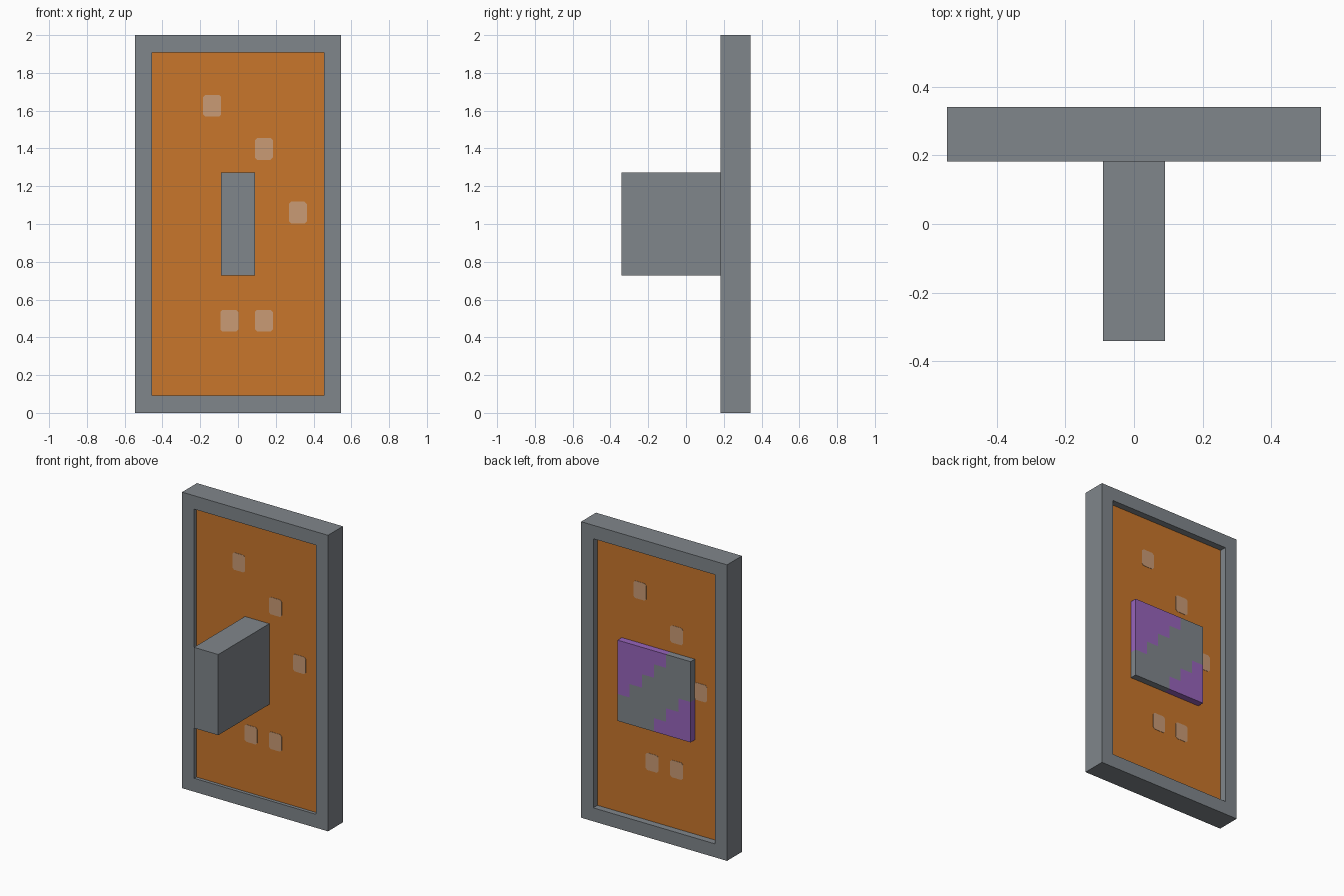
import bpy, bmesh

if "Cube" in bpy.data.objects:
    bpy.data.objects.remove(bpy.data.objects["Cube"])

U = 1 / 11                      # module: the frame is 12 x 22 modules
FRONT, BACK = 2 * U, 3.75 * U   # frame depth range
PANEL_FRONT, PANEL_BACK = 2.25 * U, 3.25 * U


def material(name, hex_colour):
    def linear(c):
        return c / 12.92 if c <= 0.04045 else ((c + 0.055) / 1.055) ** 2.4
    mat = bpy.data.materials.new(name)
    rgb = [linear(int(hex_colour[i:i + 2], 16) / 255) for i in (0, 2, 4)]
    mat.diffuse_color = (*rgb, 1)
    mat.use_nodes = True
    mat.node_tree.nodes["Principled BSDF"].inputs["Base Color"].default_value = mat.diffuse_color
    return mat


grey = material("grey", "80868B")
orange = material("orange", "C8762B")
tan = material("tan", "CA9B75")
purple = material("purple", "9764BB")


def slab(name, outlines, y0, y1, mats, rule=None):
    """Extrude flat (x, z) faces from y0 to y1 as one closed part."""
    bm = bmesh.new()
    for pts in outlines:
        bm.faces.new([bm.verts.new((x, y0, z)) for x, z in pts])
    bmesh.ops.remove_doubles(bm, verts=bm.verts, dist=1e-4)
    if rule:
        for f in bm.faces:
            c = f.calc_center_median()
            f.material_index = rule(c.x, c.z)
    base = bm.faces[:]
    rim = [(e, e.link_faces[0].material_index) for e in bm.edges if e.is_boundary]
    copy = {v: bm.verts.new((v.co.x, y1, v.co.z)) for v in bm.verts[:]}
    for f in base:
        g = bm.faces.new([copy[v] for v in reversed(f.verts)])
        g.material_index = f.material_index
    for e, index in rim:
        a, b = e.verts
        g = bm.faces.new((a, b, copy[b], copy[a]))
        g.material_index = index
    bmesh.ops.recalc_face_normals(bm, faces=bm.faces)
    mesh = bpy.data.meshes.new(name)
    bm.to_mesh(mesh)
    bm.free()
    for m in mats:
        mesh.materials.append(m)
    obj = bpy.data.objects.new(name, mesh)
    bpy.context.collection.objects.link(obj)
    return obj


def rect(x0, x1, z0, z1):
    return [(x0, z0), (x1, z0), (x1, z1), (x0, z1)]


def chamfered(x, z, w, h, c):
    a, b = w / 2, h / 2
    return [(x + p, z + q) for p, q in (
        (-a + c, -b), (a - c, -b), (a, -b + c), (a, b - c),
        (a - c, b), (-a + c, b), (-a, b - c), (-a, -b + c))]


# Frame: mitred ring around the panel
outer, inner = rect(-6 * U, 6 * U, 0, 2), rect(-5 * U, 5 * U, U, 21 * U)
ring = [[outer[i], outer[(i + 1) % 4], inner[(i + 1) % 4], inner[i]] for i in range(4)]
slab("frame", ring, FRONT, BACK, [grey])

# Recessed panel
slab("panel", [rect(-5 * U, 5 * U, U, 21 * U)], PANEL_FRONT, PANEL_BACK, [orange])

# Front block
slab("front_block", [rect(-U, U, 8 * U, 14 * U)], -BACK, PANEL_FRONT, [grey])

# Stepped two-colour plate on the back
def stripe(x, z):
    steps = int((3 * U - x) / U) + int((14 * U - z) / U)
    return 0 if 4 <= steps <= 7 else 1

cells = [rect((i - 3) * U, (i - 2) * U, (8 + j) * U, (9 + j) * U)
         for i in range(6) for j in range(6)]
slab("back_plate", cells, PANEL_BACK, BACK, [grey, purple], stripe)

# Pale spots on both sides of the panel
spots = [(-0.137, 1.626), (0.137, 1.398), (0.317, 1.06), (-0.046, 0.488), (0.137, 0.488)]
for side, y0, y1, s in (("front", PANEL_FRONT - 0.002, PANEL_FRONT, 1),
                        ("back", PANEL_BACK, PANEL_BACK + 0.002, -1)):
    for n, (x, z) in enumerate(spots, 1):
        slab(f"{side}_spot_{n}", [chamfered(s * x, z, 0.095, 0.116, 0.012)], y0, y1, [tan])
